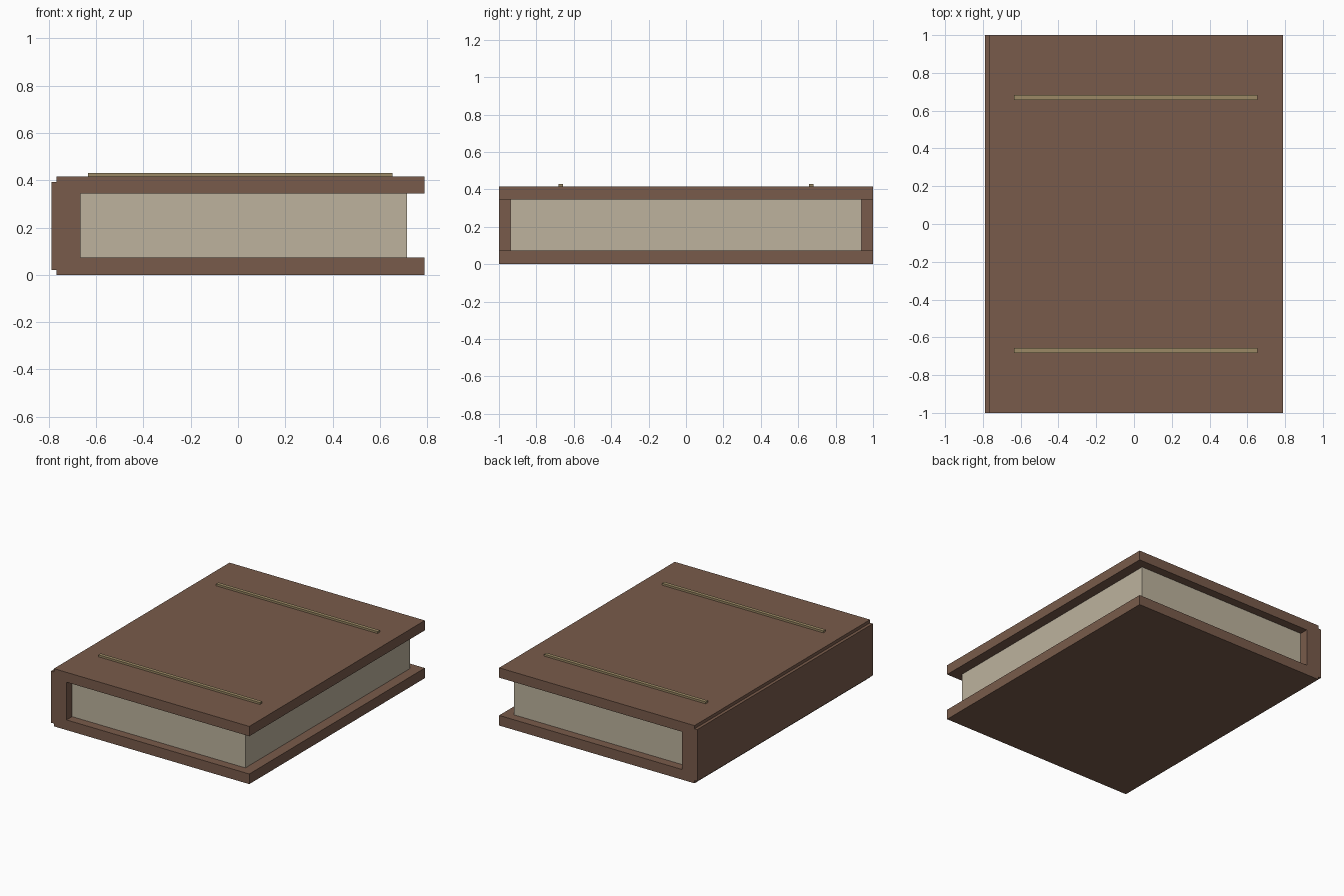
import bpy

if "Cube" in bpy.data.objects:
    bpy.data.objects.remove(bpy.data.objects["Cube"])


def material(name, rgb):
    m = bpy.data.materials.new(name)
    m.diffuse_color = (*rgb, 1)
    m.use_nodes = True
    m.node_tree.nodes["Principled BSDF"].inputs["Base Color"].default_value = m.diffuse_color
    return m


def box(name, x, y, z, mat):
    """Box from (min, max) pairs on each axis."""
    bpy.ops.mesh.primitive_cube_add(size=1, location=[sum(r) / 2 for r in (x, y, z)])
    ob = bpy.context.object
    ob.name = name
    ob.scale = [r[1] - r[0] for r in (x, y, z)]
    bpy.ops.object.transform_apply(location=False, rotation=False, scale=True)
    ob.data.materials.append(mat)
    return ob


leather = material("leather", (0.19, 0.105, 0.07))
paper = material("paper", (0.51, 0.45, 0.34))
gilt = material("gilt", (0.33, 0.25, 0.13))

# Covers
for name, z in (("bottom_cover", (0, 0.073)), ("top_cover", (0.345, 0.416))):
    box(name, (-0.768, 0.79), (-1, 1), z, leather)

# Spine, slightly proud of the covers
box("spine", (-0.79, -0.667), (-1, 1), (0.02, 0.393), leather)

# Page block, set back from the cover edges
box("pages", (-0.667, 0.715), (-0.937, 0.937), (0.073, 0.345), paper)

# Raised trim bands on the top cover
for name, y in (("front_band", -0.67), ("back_band", 0.67)):
    box(name, (-0.635, 0.653), (y - 0.013, y + 0.013), (0.414, 0.43), gilt)
